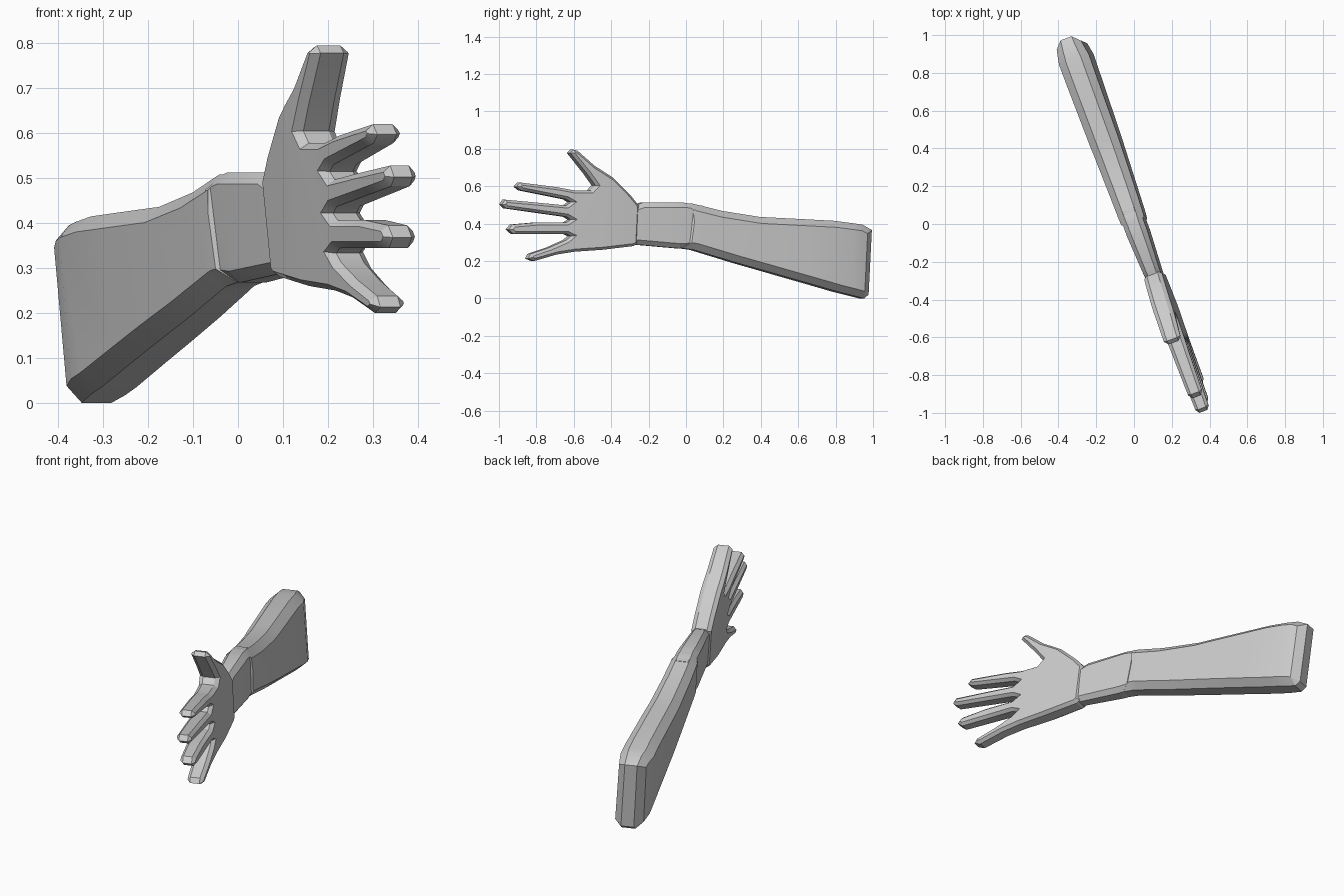
import bpy, bmesh

skin = bpy.data.materials.new("plain grey")
skin.diffuse_color = (0.6, 0.6, 0.6, 1)


def lerp_table(table, y):
    """Half thickness at y, from (y, half thickness) stations in falling y."""
    if y >= table[0][0]:
        return table[0][1]
    for (y0, h0), (y1, h1) in zip(table, table[1:]):
        if y >= y1:
            return h0 + (h1 - h0) * (y0 - y) / (y0 - y1)
    return table[-1][1]


def make_slab(name, outline, stations, inset, rim):
    """Side outline (y, z) with chamfered rims, thickened along the arm."""
    bm = bmesh.new()
    rings = []
    for side in (1, -1):
        ring = [bm.verts.new((rim * side, y, z)) for y, z in outline]
        face = bm.faces.new(ring)
        face.normal_update()
        bmesh.ops.inset_individual(bm, faces=[face], thickness=inset,
                                   use_even_offset=True)
        for v in face.verts:
            v.co.x = side
        rings.append(ring)
    n = len(outline)
    for i in range(n):
        j = (i + 1) % n
        bm.faces.new((rings[0][i], rings[0][j], rings[1][j], rings[1][i]))
    # cross cuts where the thickness changes
    for y, _ in stations[1:-1]:
        bmesh.ops.bisect_plane(bm, geom=bm.verts[:] + bm.edges[:] + bm.faces[:],
                               plane_co=(0, y, 0), plane_no=(0, 1, 0))
    # thicken, then swing and roll the arm
    for v in bm.verts:
        f, y, z = v.co
        w = f * lerp_table(stations, y)
        v.co = (0.005 - 0.374 * y - 0.08 * (z - 0.4) + 0.936 * w, y + 0.35 * w, z)
    bmesh.ops.recalc_face_normals(bm, faces=bm.faces[:])
    me = bpy.data.meshes.new(name)
    bm.to_mesh(me)
    bm.free()
    me.materials.append(skin)
    ob = bpy.data.objects.new(name, me)
    bpy.context.collection.objects.link(ob)
    bpy.ops.object.select_all(action='DESELECT')
    ob.select_set(True)
    bpy.context.view_layer.objects.active = ob
    bpy.ops.object.shade_smooth_by_angle(angle=0.5)
    return ob


# forearm
make_slab("forearm", [
    (-0.03, 0.268), (0.03, 0.26), (0.26, 0.19), (0.61, 0.09), (0.80, 0.035),
    (0.94, 0.0), (0.965, 0.02), (0.983, 0.366), (0.93, 0.395), (0.78, 0.415),
    (0.61, 0.424), (0.38, 0.436), (0.18, 0.468), (0.02, 0.508), (0.0, 0.508)],
    [(0.98, 0.062), (0.87, 0.084), (0.45, 0.079), (0.05, 0.067), (-0.06, 0.058)],
    0.035, 0.5)

# wrist
make_slab("wrist", [
    (-0.30, 0.29), (-0.05, 0.268), (0.08, 0.275), (0.08, 0.495),
    (-0.02, 0.512), (-0.24, 0.512), (-0.30, 0.49)],
    [(0.08, 0.056), (-0.05, 0.056), (-0.30, 0.042)], 0.025, 0.55)

# hand with thumb and four fingers
make_slab("hand", [
    (-0.262, 0.495), (-0.31, 0.555), (-0.40, 0.645), (-0.50, 0.71),
    (-0.59, 0.79), (-0.61, 0.795), (-0.628, 0.778),                  # thumb
    (-0.54, 0.668), (-0.495, 0.605), (-0.52, 0.578), (-0.61, 0.578),
    (-0.70, 0.595), (-0.895, 0.62), (-0.915, 0.597), (-0.89, 0.578),  # index
    (-0.65, 0.53), (-0.625, 0.515), (-0.65, 0.497),
    (-0.80, 0.512), (-0.975, 0.528), (-0.992, 0.502), (-0.97, 0.482),  # middle
    (-0.65, 0.437), (-0.625, 0.422), (-0.65, 0.406),
    (-0.80, 0.407), (-0.935, 0.395), (-0.957, 0.368), (-0.93, 0.345),  # ring
    (-0.65, 0.345), (-0.625, 0.333), (-0.65, 0.312),
    (-0.74, 0.272), (-0.84, 0.238), (-0.853, 0.213), (-0.82, 0.2),    # little
    (-0.70, 0.235), (-0.605, 0.25), (-0.46, 0.26), (-0.29, 0.28), (-0.272, 0.295)],
    [(-0.26, 0.05), (-0.45, 0.052), (-0.62, 0.046), (-0.85, 0.04), (-1.0, 0.036)],
    0.014, 0.6)
